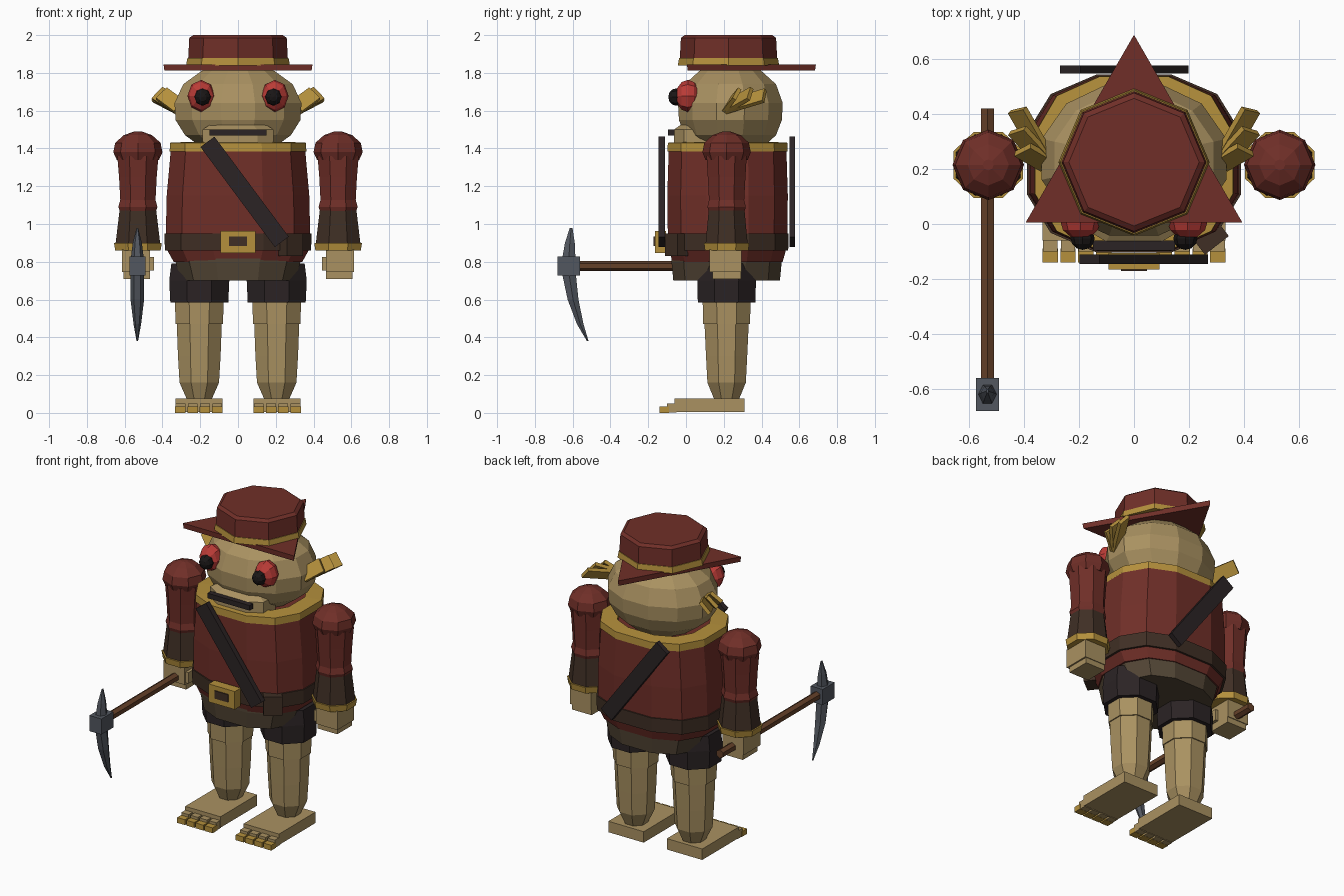
import bpy, bmesh
from math import pi, sin, cos, radians
from mathutils import Matrix, Vector

if "Cube" in bpy.data.objects:
    bpy.data.objects.remove(bpy.data.objects["Cube"])


def material(name, r, g, b):
    m = bpy.data.materials.new(name)
    m.use_nodes = True
    m.diffuse_color = (r, g, b, 1)
    node = next(n for n in m.node_tree.nodes if n.type == 'BSDF_PRINCIPLED')
    node.inputs["Base Color"].default_value = (r, g, b, 1)
    return m


RED = material("dark red cloth", .16, .028, .021)
SKIN = material("tan skin", .40, .285, .12)
GOLD = material("gold trim", .46, .28, .045)
DARK = material("near black leather", .024, .017, .018)
BROWN = material("dark brown leather", .05, .028, .018)
OLIVE = material("drab brown cloth", .085, .06, .035)
WOOD = material("wood", .13, .052, .022)
STEEL = material("steel", .085, .095, .115)
EYE = material("bright red eye", .5, .045, .038)
PUPIL = material("black pupil", .01, .008, .008)


def finish(name, bm, mat, mirror):
    bmesh.ops.recalc_face_normals(bm, faces=bm.faces)
    me = bpy.data.meshes.new(name)
    bm.to_mesh(me)
    bm.free()
    me.materials.append(mat)
    ob = bpy.data.objects.new(name, me)
    bpy.context.collection.objects.link(ob)
    if mirror:
        ob.modifiers.new("mirror", 'MIRROR')
    return ob


def loft(name, mat, centre, rings, n=8, flat=True, power=1, mirror=False, cap=True):
    """Stack of n-sided rings (z, rx, ry, y shift); flat puts a side at the front."""
    bm = bmesh.new()
    loops = []
    for z, rx, ry, *dy in rings:
        loop = []
        for i in range(n):
            a = 2 * pi * (i + (.5 if flat else 0)) / n
            s, c = [abs(v) ** power * (1 if v > 0 else -1) for v in (sin(a), -cos(a))]
            loop.append(bm.verts.new((centre[0] + rx * s, centre[1] + ry * c + sum(dy), z)))
        loops.append(loop)
    for lo, hi in zip(loops, loops[1:]):
        for i in range(n):
            j = (i + 1) % n
            bm.faces.new((lo[i], lo[j], hi[j], hi[i]))
    if cap:
        bm.faces.new(loops[0])
        bm.faces.new(loops[-1])
    return finish(name, bm, mat, mirror)


def box(name, mat, centre, size, rot=None, mirror=False):
    bm = bmesh.new()
    m = Matrix.Translation(centre) @ (rot or Matrix()) @ Matrix.Diagonal((*size, 1))
    bmesh.ops.create_cube(bm, size=1, matrix=m)
    return finish(name, bm, mat, mirror)


def ball(name, mat, centre, radii, mirror=False):
    bm = bmesh.new()
    m = Matrix.Translation(centre) @ Matrix.Rotation(pi / 2, 4, 'X')
    m = m @ Matrix.Diagonal((radii[0], radii[2], radii[1], 1))
    bmesh.ops.create_uvsphere(bm, u_segments=8, v_segments=6, radius=1, matrix=m)
    return finish(name, bm, mat, mirror)


# Feet with toes and claws
LEG = (.205, .215)
box("feet", SKIN, (.207, .125, .04), (.25, .37, .07), mirror=True)
for i in range(4):
    x = .11 + i * .065
    box("toe", SKIN, (x, -.075, .026), (.052, .05, .05), mirror=True)
    box("claw", GOLD, (x, -.115, .017), (.056, .05, .034), mirror=True)

# Legs and shorts
loft("lower_legs", SKIN, LEG, [(.07, .07, .07), (.16, .113, .11), (.3, .122, .118), (.5, .13, .128)], mirror=True)
loft("knees", SKIN, LEG, [(.47, .136, .134), (.62, .14, .138)], mirror=True)
loft("shorts_legs", DARK, LEG, [(.585, .166, .165), (.7, .172, .168), (.79, .16, .16)], mirror=True)
loft("hips", OLIVE, (0, .215), [(.7, .31, .29), (.8, .34, .3), (.87, .34, .3)], n=12, power=.8)

# Torso, belt and collar
TORSO = (0, .22)
loft("jacket_hem", RED, TORSO, [(.8, .35, .3), (.87, .39, .32)], n=12, power=.8)
loft("belt", BROWN, TORSO, [(.86, .398, .33), (.95, .4, .333)], n=12, power=.8)
loft("jacket", RED, TORSO, [(.94, .393, .325), (1.15, .388, .328), (1.4, .365, .32)], n=12, power=.8)
loft("collar", GOLD, TORSO, [(1.385, .372, .327), (1.43, .37, .325), (1.435, .27, .24), (1.39, .27, .24)],
     n=12, power=.8, cap=False)
box("buckle_frame", GOLD, (0, -.135, .905), (.185, .06, .115))
box("buckle_centre", BROWN, (0, -.167, .908), (.095, .008, .05))
box("belt_pouch", BROWN, (.28, -.05, .89), (.11, .07, .12), Matrix.Rotation(radians(38), 4, 'Z'))

# Cross strap, front and back
tilt = Matrix.Rotation(radians(-36.6), 4, 'Y')
box("front_strap", DARK, (.035, -.128, 1.17), (.092, .034, .66), tilt)
box("back_strap", DARK, (-.035, .562, 1.17), (.092, .03, .66), tilt)

# Arms
ARM = (.53, .215)
loft("shoulders", RED, ARM, [(1.34, .112, .112), (1.38, .13, .128), (1.43, .12, .118), (1.47, .075, .075),
                             (1.49, .02, .02)], flat=False, mirror=True)
loft("upper_arms", RED, ARM, [(1.11, .1, .1), (1.25, .108, .108), (1.36, .118, .115)], mirror=True)
loft("elbow_bands", RED, ARM, [(1.06, .1, .1), (1.09, .112, .11), (1.13, .1, .1)], mirror=True)
loft("forearms", BROWN, ARM, [(.88, .13, .122), (1.08, .104, .102)], mirror=True)
loft("cuffs", GOLD, ARM, [(.86, .13, .124), (.9, .137, .13)], mirror=True)
box("palms", SKIN, (.54, .21, .805), (.15, .17, .12), mirror=True)
box("fingers", SKIN, (.535, .215, .74), (.14, .15, .06), mirror=True)
box("thumbs", SKIN, (.47, .17, .79), (.05, .07, .07), mirror=True)

# Head
HEAD = (0, .235)
loft("head", SKIN, HEAD, [(1.4, .19, .17), (1.47, .29, .25), (1.55, .342, .282), (1.64, .348, .287),
                          (1.74, .3, .25), (1.81, .2, .17), (1.84, .1, .09)], n=12)
loft("muzzle", SKIN, (0, .05), [(1.41, .2, .12), (1.5, .2, .12), (1.54, .13, .06)], power=.7)
box("mouth", DARK, (0, -.078, 1.485), (.3, .035, .032))
ball("eyes", EYE, (.195, .01, 1.678), (.073, .065, .085), mirror=True)
ball("pupils", PUPIL, (.187, -.052, 1.672), (.044, .042, .046), mirror=True)

# Fan-shaped ears: three blades each
for tip in [(.425, .415, 1.68), (.425, .34, 1.69), (.405, .27, 1.69)]:
    root, tip = Vector((.31, .215, 1.62)), Vector(tip)
    turn = (tip - root).to_track_quat('Z', 'Y').to_matrix().to_4x4() @ Matrix.Rotation(radians(-40), 4, 'Z')
    box("ear_blade", GOLD, (root + tip) / 2, (.022, .085, (tip - root).length), turn, mirror=True)

# Three-cornered hat
loft("hat_brim", RED, (0, .233), [(1.812, .45, .45), (1.845, .455, .455)], n=3)
HAT = (0, .225)
loft("hat_band", GOLD, HAT, [(1.84, .275, .268), (1.878, .268, .262)], flat=False)
loft("hat_crown", RED, HAT, [(1.84, .25, .25), (1.87, .264, .258), (1.985, .258, .252), (2, .237, .232)], flat=False)

# Pickaxe
PICK = (-.533, -.62)
bm = bmesh.new()
bmesh.ops.create_cone(bm, cap_ends=True, segments=6, radius1=.027, radius2=.027, depth=1.09,
                      matrix=Matrix.Translation((PICK[0], -.125, .778)) @ Matrix.Rotation(pi / 2, 4, 'X'))
finish("pickaxe_handle", bm, WOOD, False)
box("pickaxe_socket", STEEL, (*PICK, .778), (.085, .12, .1))
loft("pickaxe_upper_spike", STEEL, PICK, [(.82, .034, .04), (.9, .024, .03, .005), (.98, .004, .008, .012)], n=6)
loft("pickaxe_lower_spike", STEEL, PICK, [(.38, .004, .005, .1), (.47, .02, .02, .06), (.6, .036, .033, .022),
                                          (.74, .036, .042)], n=6)
